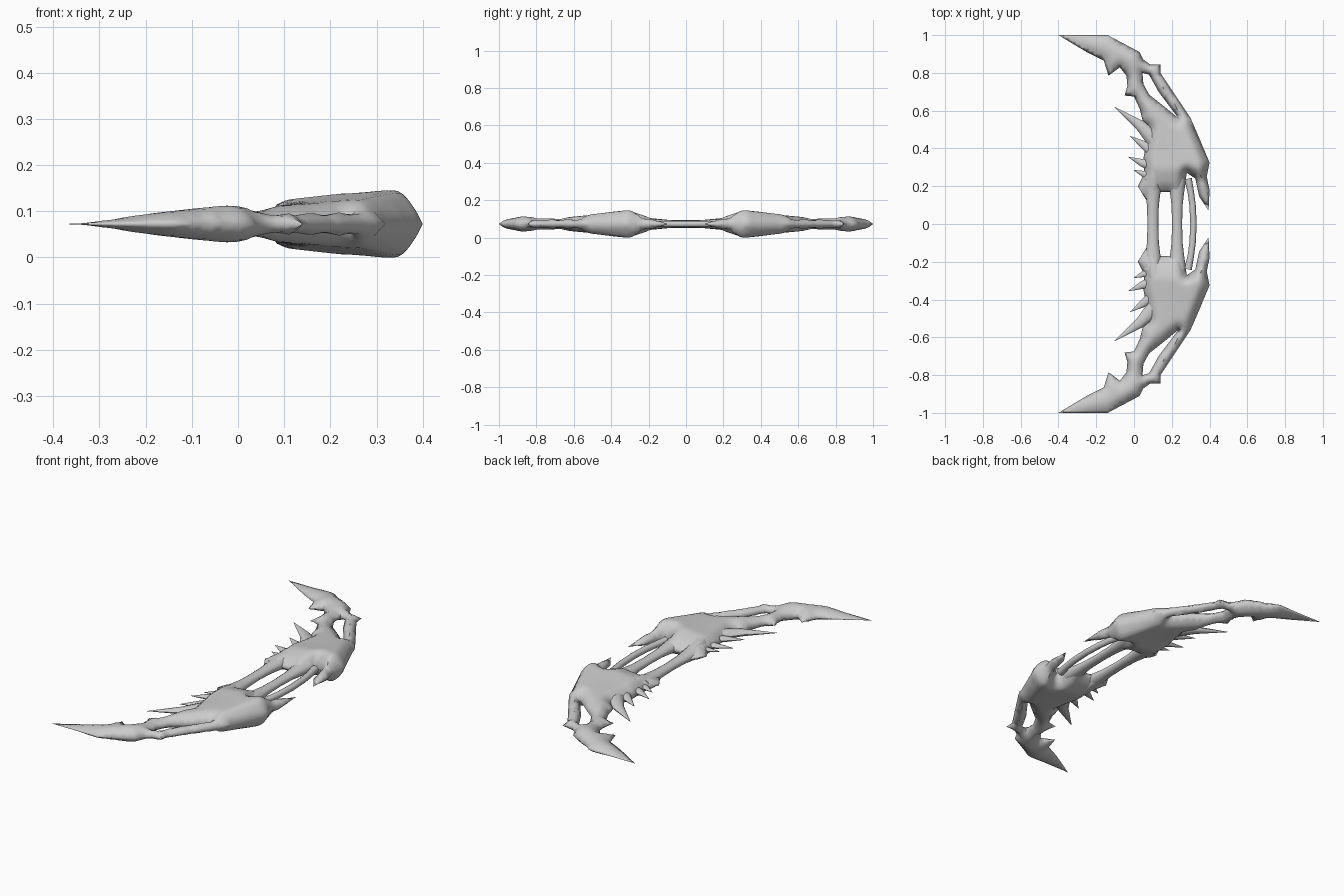
import bpy, bmesh, math
from mathutils import Vector
from mathutils.geometry import delaunay_2d_cdt, intersect_point_line

MID = 0.0725

if "Cube" in bpy.data.objects:
    bpy.data.objects.remove(bpy.data.objects["Cube"])

steel = bpy.data.materials.new("pale_grey")
steel.use_nodes = True
GREY = (0.6, 0.6, 0.6, 1)
steel.diffuse_color = GREY
steel.node_tree.nodes["Principled BSDF"].inputs["Base Color"].default_value = GREY

# Half-blade outline, with one slot behind the outer strut
OUTLINE = [(-.40, 1), (-.14, 1), (.03, .91), (.05, .87), (.085, .845), (.14, .845),
           (.14, .80), (.20, .71), (.30, .56), (.36, .42), (.40, .325), (.385, .25), (.40, .18), (.395, .07),
           (.345, .145), (.325, .24), (.28, .27), (.265, .19), (.25, .13), (.20, .13),
           (.19, .17), (.13, .17), (.12, .12), (.07, .12), (.05, .15), (.02, .20),
           (.055, .27), (.05, .35), (.07, .45), (.08, .51), (.045, .55), (.03, .61),
           (0, .675), (-.05, .68), (-.035, .73), (-.04, .785), (-.075, .83),
           (-.135, .785), (-.16, .865), (-.25, .91)]
SLOT = [(.045, .80), (.08, .79), (.13, .70), (.235, .56), (.15, .63), (.08, .685), (.05, .74)]

# Half thickness along the blade
RIDGE = [(.07, .02), (.2, .044), (.29, .076), (.5, .055), (.7, .035), (.8, .035), (.9, .043), (1, .04)]


def clamp(v):
    return max(0.0, min(1.0, v))


def densify(points, step=.025):
    out = []
    for i, p in enumerate(points):
        a, b = Vector(p), Vector(points[(i + 1) % len(points)])
        n = max(1, round((b - a).length / step))
        out += [a.lerp(b, k / n) for k in range(n)]
    return out


def inside(p, poly):
    hit = False
    for i, a in enumerate(poly):
        b = poly[i - 1]
        if (a[1] > p.y) != (b[1] > p.y):
            if p.x < (b[0] - a[0]) * (p.y - a[1]) / (b[1] - a[1]) + a[0]:
                hit = not hit
    return hit


def in_blade(p):
    return inside(p, OUTLINE) and not inside(p, SLOT)


def edge_distance(p):
    best = 1.0
    for loop in (OUTLINE, SLOT):
        for i, a in enumerate(loop):
            a, b = Vector(a), Vector(loop[i - 1])
            q, t = intersect_point_line(p, a, b)
            best = min(best, (p - a.lerp(b, clamp(t))).length)
    return best


def height(p):
    d = edge_distance(p)
    if d < .0005:
        return 0.0
    h = RIDGE[-1][1]
    for (y0, h0), (y1, h1) in zip(RIDGE, RIDGE[1:]):
        if y0 <= p.y <= y1:
            h = h0 + (h1 - h0) * (p.y - y0) / (y1 - y0)
    inner = clamp((.7 - p.y) / .3) * .4 * clamp((.3 - p.x) / .27)
    h = min(h * (1 - inner), .11 * (p.x + .4))
    s = clamp(d / .045)
    return h * s * (1.6 - .6 * s)


def finish(bm, name, axes):
    bmesh.ops.recalc_face_normals(bm, faces=bm.faces)
    mesh = bpy.data.meshes.new(name)
    bm.to_mesh(mesh)
    bm.free()
    mesh.materials.append(steel)
    obj = bpy.data.objects.new(name, mesh)
    obj.location.z = MID
    bpy.context.collection.objects.link(obj)
    if any(axes):
        mod = obj.modifiers.new("mirror", "MIRROR")
        mod.use_axis = axes
        mod.merge_threshold = .0004
    bpy.ops.object.select_all(action="DESELECT")
    obj.select_set(True)
    bpy.context.view_layer.objects.active = obj
    bpy.ops.object.shade_smooth_by_angle(angle=math.radians(50))
    return obj


def build_blade():
    verts, edges = [], []
    for loop in (OUTLINE, SLOT):
        start, pts = len(verts), densify(loop)
        verts += pts
        edges += [(start + i, start + (i + 1) % len(pts)) for i in range(len(pts))]
    step = .018
    for j in range(60):
        for i in range(50):
            p = Vector((-.42 + (i + .5 * (j % 2)) * step, j * step))
            if in_blade(p) and edge_distance(p) > .008:
                verts.append(p)
    points, _, faces, *_ = delaunay_2d_cdt(verts, edges, [], 0, 1e-5)
    bm = bmesh.new()
    made = [bm.verts.new((p.x, p.y, height(p))) for p in points]
    for f in faces:
        centre = sum((points[k] for k in f), Vector((0, 0))) / len(f)
        if in_blade(centre):
            bm.faces.new([made[k] for k in f])
    bmesh.ops.delete(bm, geom=[v for v in bm.verts if not v.link_faces], context="VERTS")
    # soften the raised surface, keeping the rim sharp
    soft = [v for v in bm.verts if not v.is_boundary]
    for _ in range(2):
        bmesh.ops.smooth_vert(bm, verts=soft, factor=.35, use_axis_z=True)
    obj = finish(bm, "blade", (False, True, True))
    # the upper shell must face up before it is mirrored
    if sum(f.normal.z for f in obj.data.polygons) < 0:
        obj.data.flip_normals()


def loft(name, path, radii, flat=1.0, mirror=True, sides=10):
    """Tube through (x, y, z) points, with a width at each and flattened in z."""
    bm = bmesh.new()
    path = [Vector(p) for p in path]
    rings = []
    for i, p in enumerate(path):
        along = (path[min(i + 1, len(path) - 1)] - path[max(i - 1, 0)]).normalized()
        side = along.cross(Vector((0, 0, 1))).normalized()
        up = side.cross(along)
        ring = []
        for k in range(sides):
            a = math.tau * k / sides
            ring.append(bm.verts.new(p + radii[i] * (side * math.cos(a) + up * flat * math.sin(a))))
        rings.append(ring)
    for r0, r1 in zip(rings, rings[1:]):
        for k in range(sides):
            n = (k + 1) % sides
            bm.faces.new((r0[k], r0[n], r1[n], r1[k]))
    bm.faces.new(rings[0])
    bm.faces.new(rings[-1])
    finish(bm, name, (False, mirror, False))


build_blade()

# Inner barbs: root, bend, tip, root width
BARBS = [((.14, .41), (.03, .525), (-.105, .62), .05),
         ((.13, .36), (.05, .42), (-.02, .465), .038),
         ((.13, .30), (.04, .325), (-.03, .355), .036),
         ((.12, .25), (.05, .265), (0, .285), .03)]
for n, (root, bend, tip, w) in enumerate(BARBS):
    loft(f"barb_{n + 1}", [(*root, .006), (*bend, .003), (*tip, 0)], [w, w * .55, .001], .6)

# Grip bars, flaring where they join the blades
YS = (-.24, -.17, -.1, 0, .1, .17, .24)
FLARE = (1.7, 1.35, 1.05, .95, 1.05, 1.35, 1.7)
for name, x, w in (("inner_grip_bar", .1, .03), ("outer_grip_bar", .228, .028)):
    loft(name, [(x, y, 0) for y in YS], [w * f for f in FLARE], .72, False, 12)

# Slim curved guard in front of the grip
loft("grip_guard", [(.315 - .5 * y * y, y, 0) for y in YS], [.02 if abs(y) > .2 else .017 for y in YS], 1, False)

# Raised tendons running from the grip into each blade
loft("inner_tendon", [(.1, .18, .012), (.11, .27, .03), (.15, .38, .034), (.2, .5, .03)],
     [.03, .034, .028, .005], .6)
loft("inner_tendon_below", [(.1, .18, -.012), (.11, .27, -.03), (.15, .38, -.034), (.2, .5, -.03)],
     [.03, .034, .028, .005], .6)
